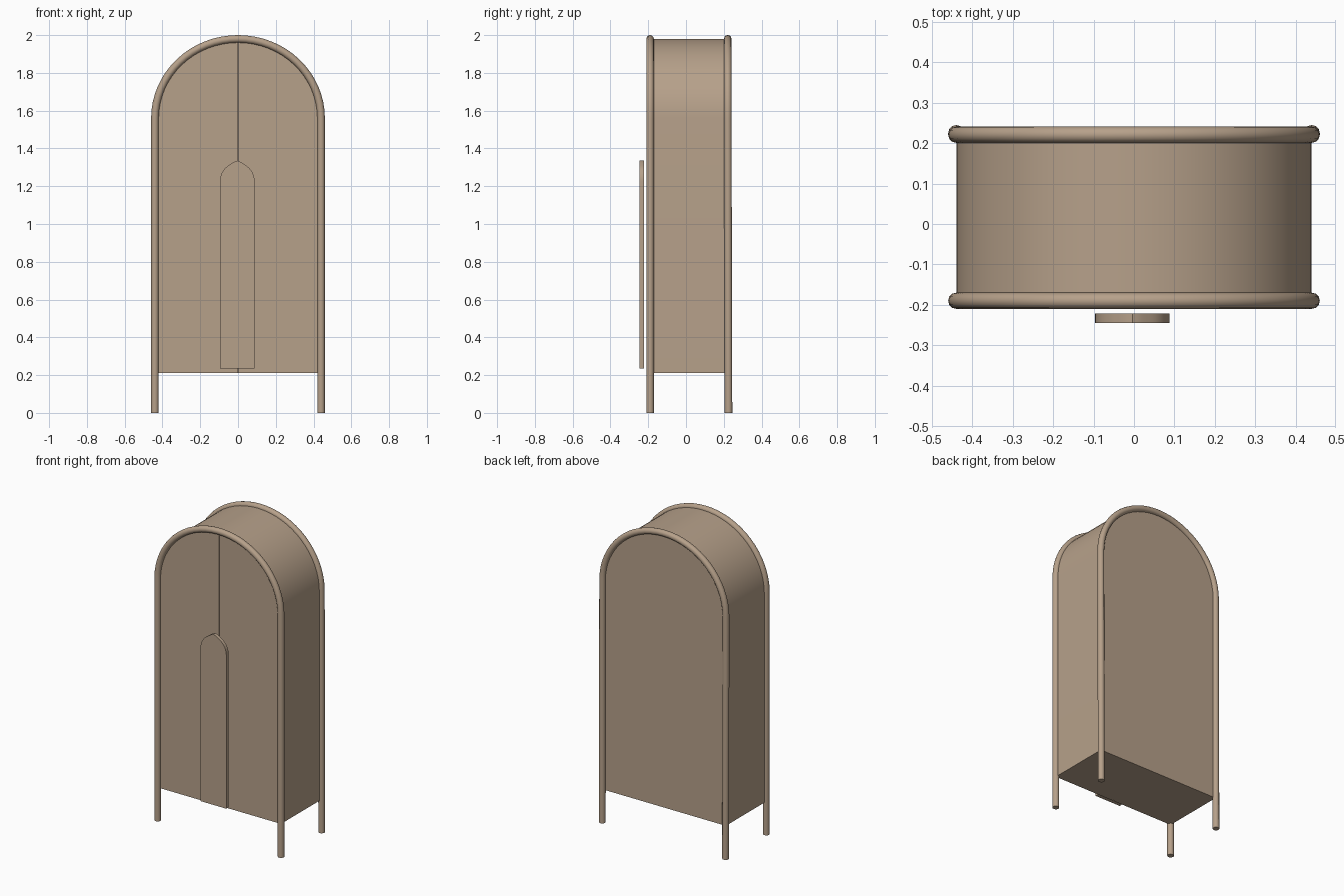
import bpy, bmesh
from math import sin, cos, pi, radians

cube = bpy.data.objects.get("Cube")
if cube:
    bpy.data.objects.remove(cube, do_unlink=True)

tan = bpy.data.materials.new("warm tan")
tan.use_nodes = True
tan.diffuse_color = (0.47, 0.355, 0.255, 1)
tan.node_tree.nodes["Principled BSDF"].inputs["Base Color"].default_value = tan.diffuse_color

HALF, SPRING, RISE, FLOOR = 0.44, 1.56, 0.42, 0.21


def arch(half, spring, rise, bottom, steps=32, start=0, end=pi):
    """Outline from the right foot over the arch to the left foot."""
    pts = [(half * cos(start), bottom)] if start == 0 else []
    for i in range(steps + 1):
        a = start + (end - start) * i / steps
        pts.append((half * cos(a), spring + rise * sin(a)))
    if end == pi:
        pts.append((-half, bottom))
    return pts


def smooth(ob):
    bpy.ops.object.select_all(action='DESELECT')
    bpy.context.view_layer.objects.active = ob
    ob.select_set(True)
    bpy.ops.object.shade_smooth_by_angle(angle=radians(35))


def slab(name, outline, y0, y1):
    """Extrude an outline in the xz plane from y0 to y1."""
    bm = bmesh.new()
    face = bm.faces.new([bm.verts.new((x, y0, z)) for x, z in outline])
    ext = bmesh.ops.extrude_face_region(bm, geom=[face])
    for v in ext["geom"]:
        if isinstance(v, bmesh.types.BMVert):
            v.co.y = y1
    bmesh.ops.recalc_face_normals(bm, faces=bm.faces)
    me = bpy.data.meshes.new(name)
    bm.to_mesh(me)
    bm.free()
    me.materials.append(tan)
    ob = bpy.data.objects.new(name, me)
    bpy.context.collection.objects.link(ob)
    smooth(ob)
    return ob


def tube(name, y, foot_y):
    """Bent round tube forming two legs and the arched rim."""
    cu = bpy.data.curves.new(name, 'CURVE')
    cu.dimensions = '3D'
    cu.bevel_depth = 0.02
    cu.bevel_resolution = 4
    cu.use_fill_caps = True
    pts = arch(HALF, SPRING, RISE, 0)
    sp = cu.splines.new('POLY')
    sp.points.add(len(pts) - 1)
    for p, (x, z) in zip(sp.points, pts):
        p.co = (x, foot_y if z == 0 else y, z, 1)
    cu.materials.append(tan)
    ob = bpy.data.objects.new(name, cu)
    bpy.context.collection.objects.link(ob)
    bpy.ops.object.select_all(action='DESELECT')
    bpy.context.view_layer.objects.active = ob
    ob.select_set(True)
    bpy.ops.object.convert(target='MESH')
    smooth(bpy.context.object)


# Arched cabinet shell
slab("cabinet_body", arch(HALF, SPRING, RISE, FLOOR), -0.182, 0.222)

# Two door leaves with a thin seam between them
GAP = 0.002
left = [(GAP, FLOOR)] + arch(HALF - 0.01, SPRING, RISE - 0.01, FLOOR, 16, 0, pi / 2 - 0.005)
slab("left_door", left, -0.19, -0.18)
slab("right_door", [(-x, z) for x, z in left], -0.19, -0.18)

# Tubular frames
tube("front_frame", -0.19, -0.19)
tube("back_frame", 0.221, 0.225)

# Arched front plate with a slightly pointed top
plate = [(x - 0.004, z + 0.012 * max(0, 1 - abs(x) / 0.04))
         for x, z in arch(0.092, 1.225, 0.098, 0.235, 24)]
slab("front_plate", plate, -0.245, -0.222)
